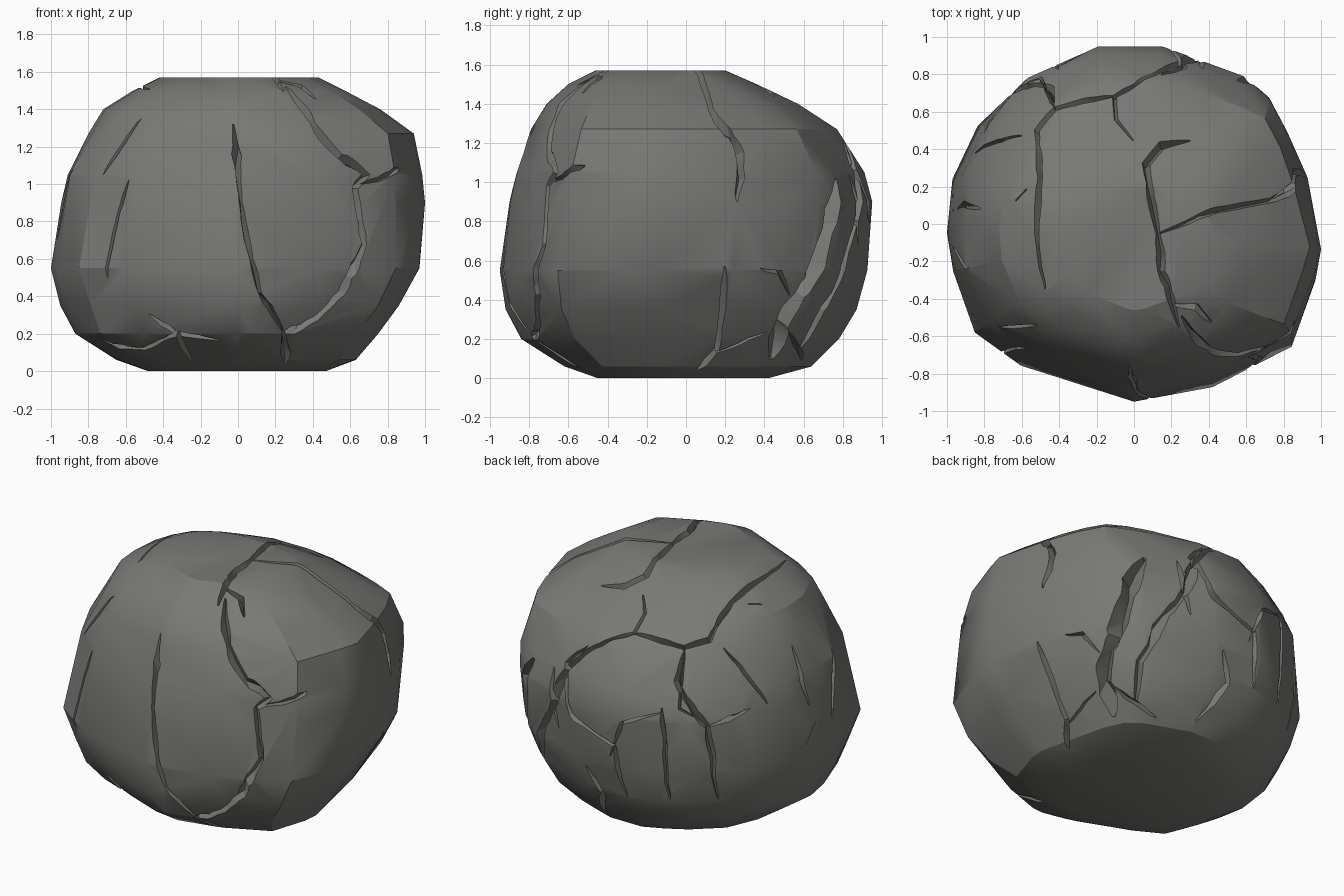
import bpy, bmesh, math, random
from mathutils import Vector
from mathutils.bvhtree import BVHTree

if "Cube" in bpy.data.objects:
    bpy.data.objects.remove(bpy.data.objects["Cube"])

random.seed(4)
MID = Vector((0, 0, 0.785))

# Rock body: plan outline scaled by a height profile, wrapped in a convex hull
outline = [(-1, -.05), (-.97, .26), (-.84, .57), (-.6, .82), (-.4, .93), (-.2, 1), (.15, 1), (.4, .92),
           (.6, .84), (.74, .73), (.83, .53), (.92, .26), (1, -.15), (.99, -.32), (.87, -.69),
           (.43, -.91), (.1, -.99), (0, -1), (-.1, -.98), (-.6, -.79), (-.85, -.61), (-.98, -.27)]
# height, left, right, front, back
profile = [(0, .48, .47, .45, .42), (.06, .65, .63, .62, .64), (.2, .87, .75, .84, .78),
           (.35, .95, .86, .92, .87), (.55, 1, .97, .95, .925), (.9, .945, 1, .9, .95),
           (1.05, .91, .985, .865, .91), (1.27, .80, .94, .79, .77), (1.4, .72, .76, .71, .57),
           (1.5, .56, .57, .6, .36), (1.57, .42, .43, .46, .2)]
bm = bmesh.new()
for z, l, r, f, b in profile:
    for u, v in outline:
        extreme = max(abs(u), abs(v)) > .99
        k = 1 if extreme else random.uniform(.97, 1.01)
        bm.verts.new((u * (r if u > 0 else l) * k, v * (b if v > 0 else f) * k, z))
res = bmesh.ops.convex_hull(bm, input=bm.verts)
junk = {g for g in res["geom_interior"] + res["geom_unused"] if isinstance(g, bmesh.types.BMVert)}
bmesh.ops.delete(bm, geom=list(junk), context='VERTS')
bmesh.ops.recalc_face_normals(bm, faces=bm.faces)
tree = BVHTree.FromBMesh(bm)
mesh = bpy.data.meshes.new("rock")
bm.to_mesh(mesh)
bm.free()
rock = bpy.data.objects.new("rock", mesh)
bpy.context.collection.objects.link(rock)


# Cracks are traced in a view plane and projected onto the body
def camera(azimuth, elevation):
    a, e = math.radians(azimuth), math.radians(elevation)
    out = Vector((math.cos(a) * math.cos(e), math.sin(a) * math.cos(e), math.sin(e)))
    right = Vector((-math.sin(a), math.cos(a), 0))
    return right, out.cross(right), out


views = {"front": camera(-90, 0), "right": camera(0, 0), "top": camera(-90, 90),
         "back_left": camera(125, 30), "low_back": camera(44, -30)}


def project(view, p):
    right, up, out = views[view]
    offset = right * p[0] + up * p[1]
    if view in ("front", "right"):
        offset.z -= MID.z
    for i in range(40):
        hit = tree.ray_cast(MID + offset + out * 4, -out)[0]
        if hit:
            return hit
        offset *= .98
    return tree.find_nearest(MID + offset)[0]


cut = bmesh.new()


def crack(view, pts, width=.03, depth=.06):
    """Tapered V-shaped cutter that follows the surface."""
    ctrl = [project(view, p) for p in pts]
    path = []
    for a, b in zip(ctrl, ctrl[1:]):
        n = max(1, round((b - a).length / .11))
        path += [a.lerp(b, i / n) for i in range(n)]
    path.append(ctrl[-1])
    path = [tree.find_nearest(p)[:2] for p in path]
    rings, last = [], len(path) - 1
    for i, (p, nrm) in enumerate(path):
        t = path[min(i + 1, last)][0] - path[max(i - 1, 0)][0]
        s = t.cross(nrm).normalized()
        k = .3 if i in (0, last) else random.uniform(.6, 1.1)
        w, lean = width * k, random.uniform(-.4, .4) * width
        rings.append([cut.verts.new(q) for q in (p + nrm * .04 + s * w, p + nrm * .04 - s * w,
                                                 p - nrm * depth * k + s * lean)])
    faces = [rings[0], rings[-1][::-1]]
    for r0, r1 in zip(rings, rings[1:]):
        faces += [(r0[j], r1[j], r1[(j + 1) % 3], r0[(j + 1) % 3]) for j in range(3)]
    for f in faces:
        cut.faces.new(f)


# Front cracks
crack("front", [(-.03, 1.32), (0, 1.1), (.01, .9), (.07, .6), (.12, .42), (.25, .2)], .025)
crack("front", [(.25, 1.52), (.35, 1.4), (.45, 1.25), (.55, 1.15), (.68, 1.05), (.63, .98), (.66, .8),
                (.67, .68), (.55, .42), (.42, .28), (.25, .2), (.26, .05)], .04)
crack("front", [(.63, 1), (.75, 1.03), (.86, 1.08)])
crack("front", [(-.58, 1.02), (-.64, .85), (-.7, .5)], .02, .04)
crack("front", [(-.52, 1.35), (-.72, 1.05)], .02, .04)
crack("front", [(-.75, .18), (-.5, .12), (-.32, .2), (-.1, .17)])
crack("front", [(-.48, .3), (-.32, .2), (-.25, .05)])
# Right side cracks, two of them wide
crack("right", [(.2, .57), (.19, .35), (.16, .15), (.05, .04)])
crack("right", [(.76, 1.02), (.72, .75), (.63, .5), (.53, .35), (.42, .1)], .075, .1)
crack("right", [(.86, 1.08), (.88, .85), (.8, .55), (.7, .35), (.58, .15)], .05, .08)
crack("right", [(.53, .42), (.48, .54), (.38, .56)], .02)
# Top cracks
crack("top", [(0, .45), (-.09, .56), (-.1, .68), (.1, .8), (.33, .87)])
crack("top", [(-.1, .68), (-.42, .62), (-.52, .5), (-.5, .25), (-.52, 0), (-.48, -.35)])
crack("top", [(-.42, .62), (-.5, .78), (-.6, .76)], .02)
crack("top", [(.3, .44), (.15, .42), (.07, .32), (.1, .1), (.13, -.05), (.15, -.25), (.2, -.42),
              (.25, -.55)], .035)
crack("top", [(.13, -.05), (.45, .08), (.75, .13), (.86, .22)], .025)
crack("right", [(.12, 1.4), (.16, 1.3), (.28, 1.15), (.27, .9)], .04)
crack("top", [(.2, -.42), (.33, -.45), (.42, -.52)], .04)
crack("top", [(-.85, .38), (-.73, .44), (-.6, .47)], .02)
crack("top", [(-.57, .18), (-.63, .12)], .04)
# Back and left cracks
crack("back_left", [(-.01, .03), (-.06, -.13), (.06, -.32), (.13, -.4), (.17, -.69), (.2, -.8)], .035)
crack("back_left", [(.13, -.4), (.38, -.29)], .02)
crack("back_left", [(-.14, -.29), (-.12, -.55), (-.1, -.8)], .035)
crack("back_left", [(-.58, .1), (-.7, 0), (-.68, -.3), (-.42, -.5), (-.35, -.78)])
crack("back_left", [(-.14, -.32), (-.38, -.37), (-.45, -.55)], .025)
crack("back_left", [(.63, .1), (.68, -.1), (.73, -.24)], .025)
crack("back_left", [(.86, .1), (.87, -.1), (.86, -.3)], .025)
crack("back_left", [(.76, -.34), (.7, -.48)], .025)
# Low back cracks
crack("low_back", [(.6, .1), (.62, -.1), (.42, -.3)], .035)
crack("low_back", [(.34, .64), (.38, .5), (.43, .32)], .03)
crack("low_back", [(-.15, -.1), (-.35, -.3)], .02)
crack("low_back", [(-.03, -.08), (.2, -.28)], .025)

# Carve the cracks, then drop the cutter
bmesh.ops.triangulate(cut, faces=cut.faces)
bmesh.ops.recalc_face_normals(cut, faces=cut.faces)
cut_mesh = bpy.data.meshes.new("crack_cutter")
cut.to_mesh(cut_mesh)
cut.free()
cutter = bpy.data.objects.new("crack_cutter", cut_mesh)
bpy.context.collection.objects.link(cutter)
cutter.hide_render = True
mod = rock.modifiers.new("cracks", 'BOOLEAN')
mod.operation, mod.solver, mod.use_self, mod.object = 'DIFFERENCE', 'EXACT', True, cutter
bpy.context.view_layer.update()
carved = bpy.data.meshes.new_from_object(rock.evaluated_get(bpy.context.evaluated_depsgraph_get()))
rock.modifiers.clear()
rock.data = carved
bpy.data.objects.remove(cutter)

# Stone colour and soft shading with sharp crack edges
stone = bpy.data.materials.new("dark_grey_stone")
stone.diffuse_color = (.19, .19, .18, 1)
stone.use_nodes = True
stone.node_tree.nodes["Principled BSDF"].inputs["Base Color"].default_value = stone.diffuse_color
carved.materials.clear()
carved.materials.append(stone)
bpy.context.view_layer.objects.active = rock
rock.select_set(True)
bpy.ops.object.shade_smooth_by_angle(angle=math.radians(25))
